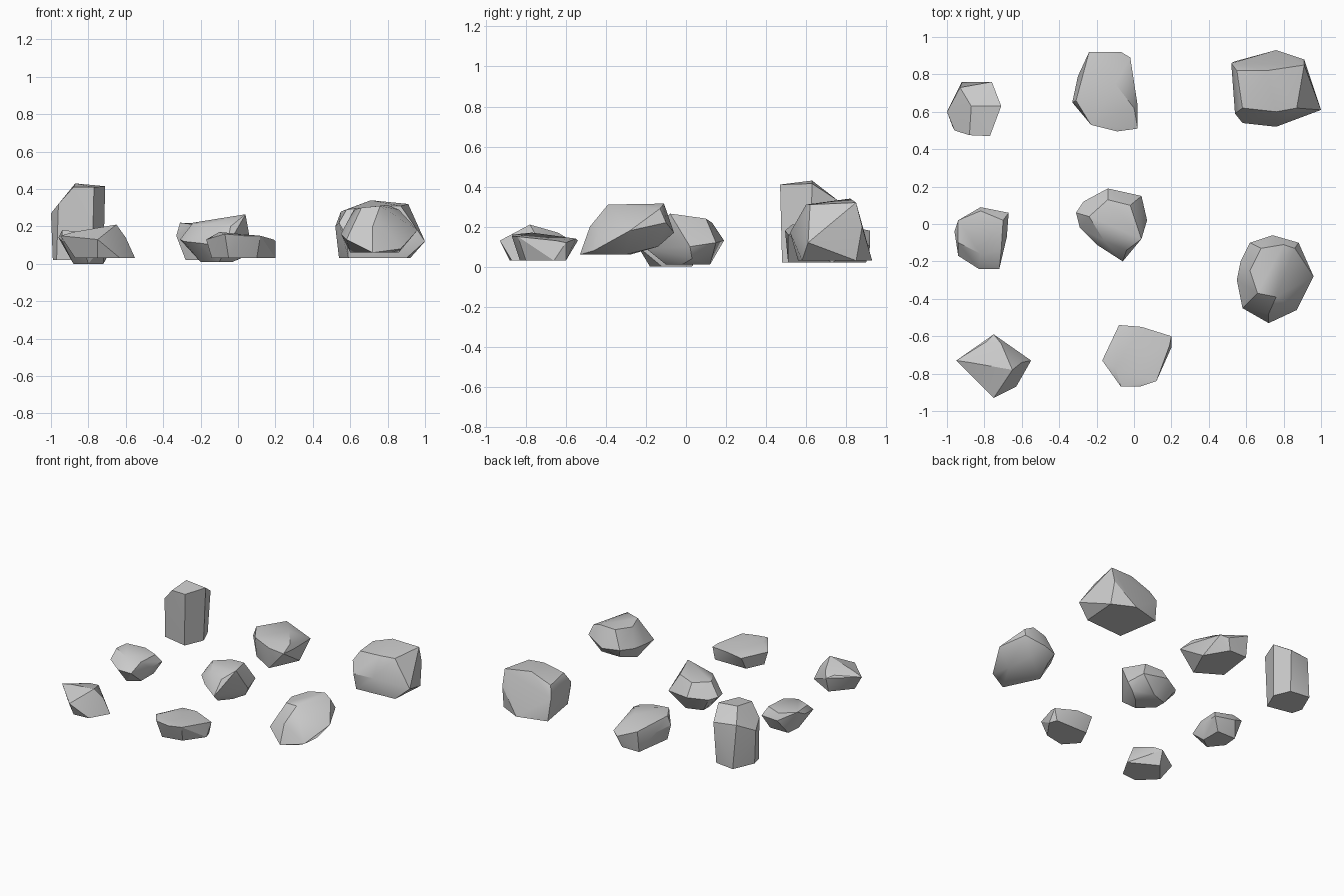
import bpy, bmesh, math


def rock(name, base_z, base, girdle, crown):
    """Chiselled stone: flat base outline, widest girdle and crown, wrapped in a convex hull."""
    bm = bmesh.new()
    for x, y in base:
        bm.verts.new((x, y, base_z))
    for p in girdle + crown:
        bm.verts.new(p)
    res = bmesh.ops.convex_hull(bm, input=bm.verts[:])
    junk = {v for v in res["geom_interior"] + res["geom_unused"]
            if isinstance(v, bmesh.types.BMVert)}
    bmesh.ops.delete(bm, geom=list(junk), context='VERTS')
    # merge nearly flat triangles into facets
    bmesh.ops.dissolve_limit(bm, angle_limit=math.radians(4),
                             verts=bm.verts[:], edges=bm.edges[:])
    bmesh.ops.recalc_face_normals(bm, faces=bm.faces[:])
    me = bpy.data.meshes.new(name)
    bm.to_mesh(me)
    bm.free()
    ob = bpy.data.objects.new(name, me)
    bpy.context.collection.objects.link(ob)
    bpy.ops.object.select_all(action='DESELECT')
    ob.select_set(True)
    bpy.context.view_layer.objects.active = ob
    bpy.ops.object.shade_smooth_by_angle(angle=math.radians(30))
    return ob


# Back row
rock("tall_rock", 0.02,
     [(-.97, .52), (-.78, .48), (-.72, .62), (-.77, .74), (-.92, .76), (-.99, .6)],
     [(-1, .6, .27), (-.96, .5, .32), (-.76, .76, .33), (-.93, .73, .34)],
     [(-.88, .475, .41), (-.77, .47, .41), (-.71, .63, .415), (-.87, .63, .43)])

rock("back_middle_rock", 0.02,
     [(-.1, .51), (0, .73), (-.1, .9), (-.24, .9), (-.28, .62)],
     [(-.33, .65, .15), (-.3, .79, .14), (-.02, .89, .12), (.02, .51, .16),
      (.02, .63, .15), (-.07, .92, .1)],
     [(-.24, .92, .18), (-.31, .66, .22), (-.23, .53, .21), (-.09, .495, .18),
      (0, .62, .19), (-.1, .75, .21)])

rock("large_rock", 0.03,
     [(.59, .56), (.9, .58), (.92, .85), (.76, .93), (.54, .87)],
     [(1, .61, .12), (.52, .86, .2), (.54, .59, .22), (.76, .52, .17),
      (.58, .54, .15), (.91, .88, .2)],
     [(.55, .82, .28), (.71, .82, .34), (.91, .85, .32), (.87, .62, .31),
      (.58, .62, .29), (.76, .6, .31)])

# Middle row
rock("left_small_rock", 0.0,
     [(-.72, .03), (-.87, .03), (-.88, -.08), (-.8, -.18), (-.72, -.12)],
     [(-.67, .06, .09), (-.68, -.07, .09), (-.72, -.24, .1), (-.83, -.24, .1),
      (-.94, -.17, .12), (-.96, -.04, .14), (-.82, .09, .1)],
     [(-.94, -.1, .18), (-.94, .02, .17), (-.82, .07, .15), (-.7, .02, .15),
      (-.71, -.14, .15), (-.82, -.16, .17)])

rock("centre_rock", 0.01,
     [(-.2, 0), (-.1, -.1), (-.03, -.02), (-.08, .12), (-.2, .08)],
     [(-.14, .19, .13), (.04, .15, .12), (.07, .02, .1), (.04, .03, .04),
      (-.06, -.2, .09), (-.2, -.11, .11), (-.29, -.02, .12), (-.31, .06, .13),
      (-.27, .12, .12)],
     [(.04, -.08, .265), (-.02, .1, .24), (-.14, .13, .22), (-.24, .04, .22),
      (-.16, -.09, .21), (-.04, -.14, .2)])

rock("right_rock", 0.06,
     [(.66, -.42), (.82, -.46), (.86, -.3), (.72, -.53), (.6, -.28)],
     [(.8, -.14, .1), (.65, -.14, .1), (.87, -.46, .08), (.58, -.45, .13),
      (.55, -.3, .16), (.57, -.2, .16), (.62, -.1, .17), (.74, -.06, .17),
      (.96, -.28, .18), (.88, -.1, .22)],
     [(.66, -.37, .3), (.76, -.39, .31), (.8, -.11, .315), (.68, -.13, .3),
      (.62, -.25, .29), (.86, -.13, .29), (.72, -.48, .2)])

# Front row
rock("front_left_rock", 0.03,
     [(-.55, -.73), (-.63, -.87), (-.75, -.88), (-.87, -.76), (-.75, -.62)],
     [(-.95, -.73, .15), (-.75, -.93, .13), (-.75, -.59, .14), (-.6, -.74, .14)],
     [(-.65, -.78, .21), (-.71, -.64, .17), (-.79, -.63, .16), (-.88, -.74, .17)])

rock("front_middle_rock", 0.03,
     [(-.08, -.6), (.18, -.6), (.2, -.66), (.1, -.8), (-.05, -.83), (-.14, -.73)],
     [(-.08, -.54, .13), (.04, -.55, .14), (.2, -.6, .12), (.19, -.65, .13),
      (-.17, -.73, .13)],
     [(.12, -.84, .15), (.03, -.87, .15), (-.07, -.87, .16), (-.1, -.77, .17)])
